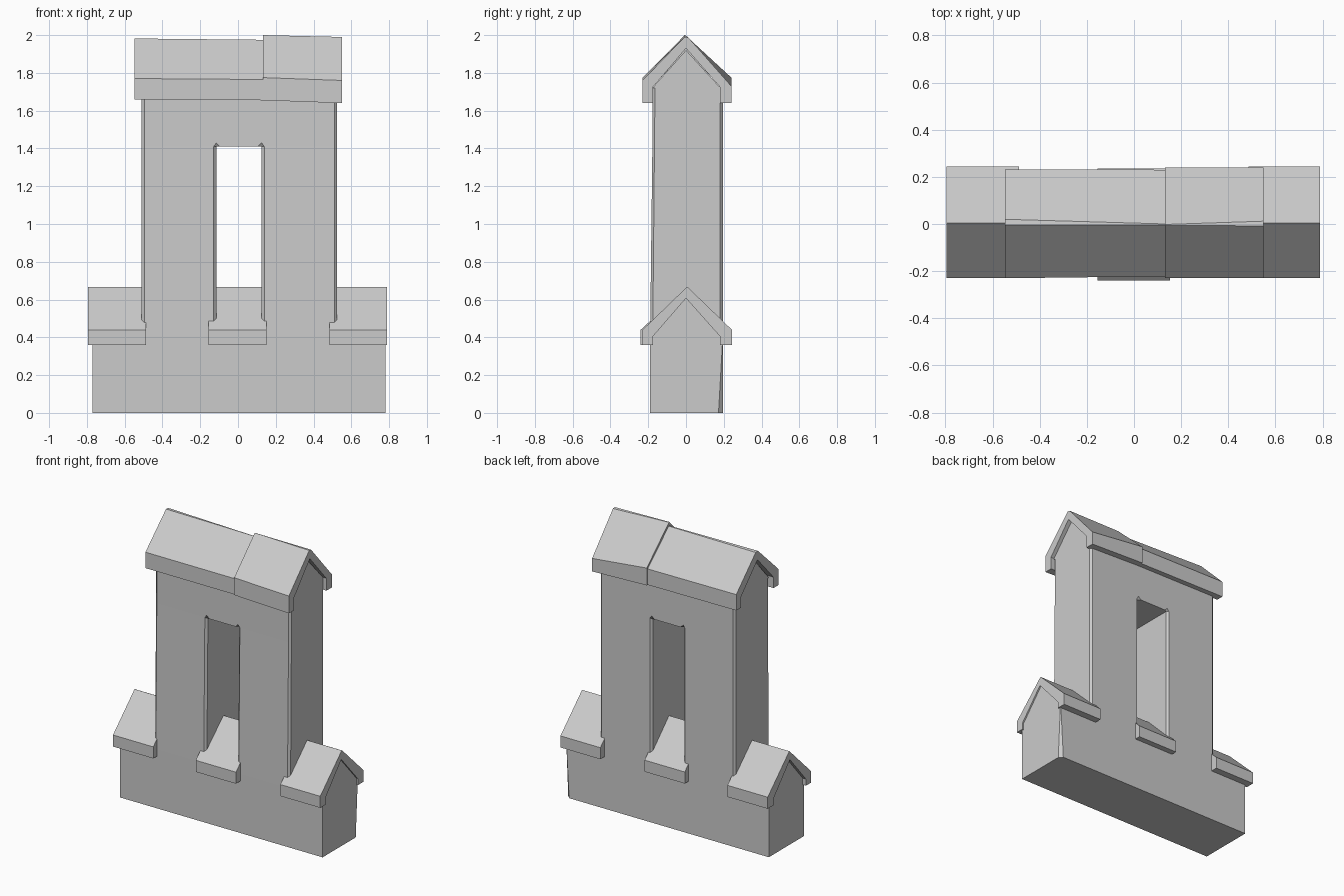
import bpy, bmesh
from mathutils import Vector

cube = bpy.data.objects.get("Cube")
if cube:
    bpy.data.objects.remove(cube, do_unlink=True)

stone = bpy.data.materials.new("grey stone")
stone.use_nodes = True
stone.diffuse_color = (0.6, 0.6, 0.6, 1)
stone.node_tree.nodes["Principled BSDF"].inputs["Base Color"].default_value = (0.6, 0.6, 0.6, 1)


def finish(name, bm):
    bmesh.ops.recalc_face_normals(bm, faces=bm.faces[:])
    mesh = bpy.data.meshes.new(name)
    bm.to_mesh(mesh)
    bm.free()
    mesh.materials.append(stone)
    obj = bpy.data.objects.new(name, mesh)
    bpy.context.collection.objects.link(obj)
    return obj


def loft(name, x0, profile0, x1, profile1):
    """Join two (y, z) profiles into a closed solid running along x."""
    bm = bmesh.new()
    a = [bm.verts.new((x0, y, z)) for y, z in profile0]
    b = [bm.verts.new((x1, y, z)) for y, z in profile1]
    n = len(a)
    for i in range(n):
        j = (i + 1) % n
        bm.faces.new((a[i], a[j], b[j], b[i]))
    bm.faces.new(a)
    bm.faces.new(b)
    return finish(name, bm)


def cap(bottom, eave, peak, front, back, ridge=(0.0, 0.01), back_eave=None, inner_y=0.175):
    """Cross-section of a folded coping: thin slopes with a short drop at each eave."""
    inner_eave, inner_peak = eave - 0.035, peak - 0.06
    return [(front, bottom), (front, eave), (ridge[0], peak), (ridge[1], peak - 0.002),
            (back, back_eave or eave), (back, bottom),
            (inner_y + 0.005, bottom), (inner_y + 0.005, inner_eave),
            (0.0, inner_peak), (-inner_y, inner_eave), (-inner_y, bottom)]


# Wall: a grid of cells with the window left open, thickened in y
xs = [-0.77, -0.51, -0.115, 0.125, 0.525, 0.78]
zs = [0, 0.41, 1.41, 1.72]
front, back, shoulder = -0.19, 0.195, zs[1]
bm = bmesh.new()
grid = {}


def corner(i, k):
    if (i, k) not in grid:
        grid[i, k] = bm.verts.new((xs[i], front, zs[k]))
    return grid[i, k]


for k in range(3):
    for i in range(5):
        if k == 0 or (k == 1 and i in (1, 3)) or (k == 2 and 0 < i < 4):
            bm.faces.new([corner(i, k), corner(i + 1, k), corner(i + 1, k + 1), corner(i, k + 1)])
extruded = bmesh.ops.extrude_face_region(bm, geom=bm.faces[:])["geom"]
for v in extruded:
    if isinstance(v, bmesh.types.BMVert):
        v.co.y = back
bmesh.ops.recalc_face_normals(bm, faces=bm.faces[:])

# The front leans back slightly above the base
for v in bm.verts:
    if v.co.y < 0 and v.co.z > shoulder:
        v.co.y += 0.012

# Worn upright corners on the tower and window
worn = []
for e in bm.edges:
    p, q = (v.co for v in e.verts)
    if abs(p.x - q.x) < 0.001 and abs(p.z - q.z) > 0.1 and min(p.z, q.z) > shoulder - 0.01:
        if e.calc_face_angle(0) > 1:
            worn.append(e)
bmesh.ops.bevel(bm, geom=worn, offset=0.014, segments=1, affect='EDGES')

# Chipped lower back corner of the base
p, q, r = Vector((0.78, 0.195, shoulder)), Vector((0.78, 0.172, 0)), Vector((0.757, 0.195, 0))
normal = (q - p).cross(r - p)
if normal.x < 0:
    normal.negate()
bmesh.ops.bisect_plane(bm, geom=bm.verts[:] + bm.edges[:] + bm.faces[:], dist=0.0001,
                       plane_co=p, plane_no=normal, clear_outer=True)
bmesh.ops.holes_fill(bm, edges=[e for e in bm.edges if e.is_boundary], sides=0)
bmesh.ops.dissolve_limit(bm, angle_limit=0.01, verts=bm.verts[:], edges=bm.edges[:])
finish("wall", bm)

# Gables closing the wall ends beneath the copings
for name, x0, x1, z in (("tower_gable", -0.51, 0.525, 1.72),
                        ("base_gable_right", -0.77, -0.5, shoulder),
                        ("base_gable_left", 0.51, 0.78, shoulder)):
    tri = [(-0.178, z), (0.0, z + 0.2), (0.183, z)]
    loft(name, x0, tri, x1, tri)

# Low copings on the shoulders and the window sill
for name, x0, x1, f, b in (("shoulder_coping_right", -0.795, -0.487, -0.23, 0.243),
                           ("window_sill", -0.155, 0.152, -0.24, 0.235),
                           ("shoulder_coping_left", 0.485, 0.79, -0.23, 0.243)):
    section = cap(0.36, 0.44, 0.667, f, b, (0.005, 0.01))
    loft(name, x0, section, x1, section)

# Two uneven roof slabs on the tower
loft("roof_slab_long",
     -0.547, cap(1.66, 1.77, 1.982, -0.23, 0.232, (-0.005, 0.02)),
     0.138, cap(1.655, 1.765, 1.975, -0.222, 0.23, (-0.005, 0.0)))
loft("roof_slab_short",
     0.132, cap(1.655, 1.775, 2.0, -0.23, 0.24, (-0.006, -0.002)),
     0.55, cap(1.64, 1.76, 1.99, -0.23, 0.24, (-0.008, 0.012), 1.73))
